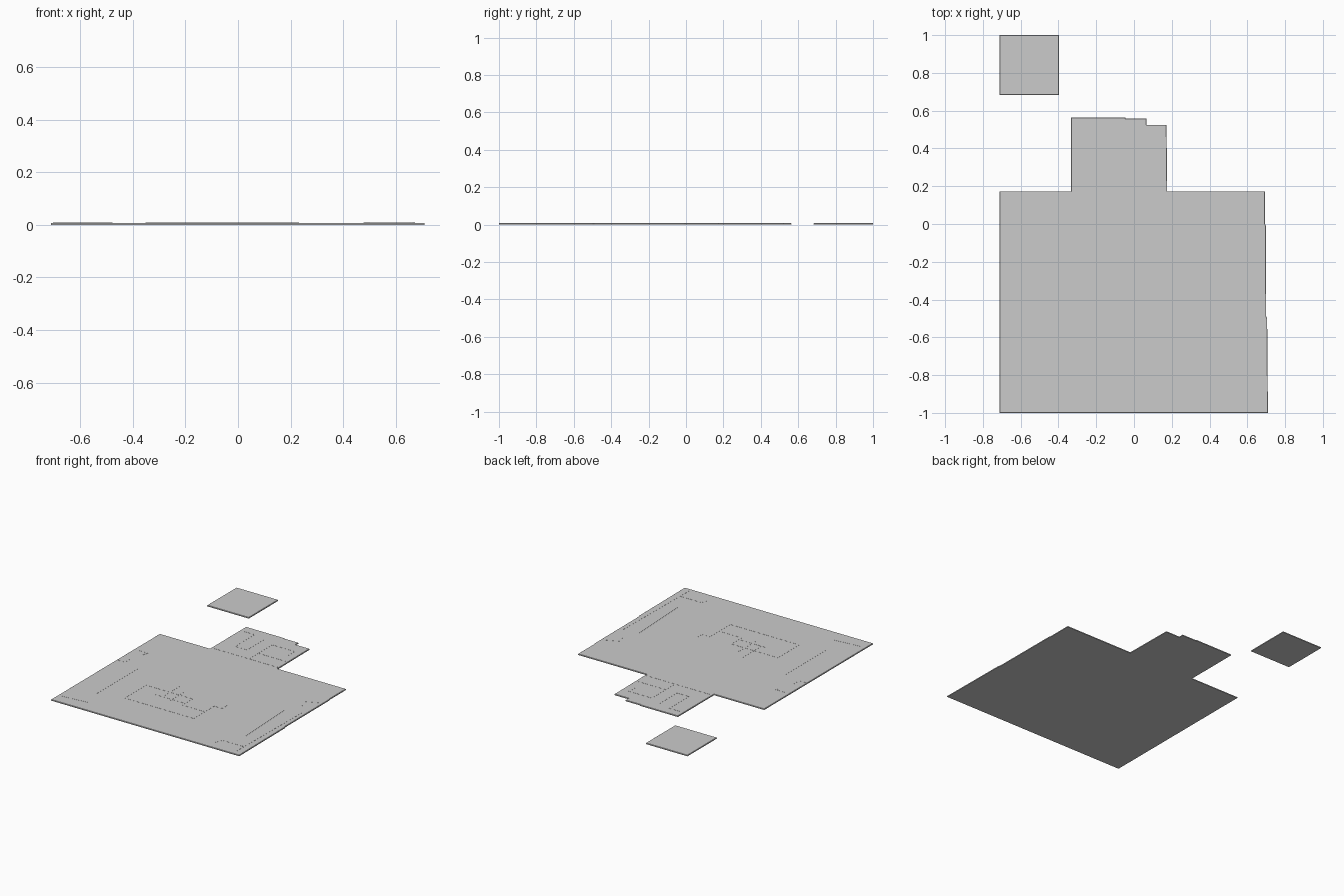
import bpy, bmesh
from mathutils import Vector

if "Cube" in bpy.data.objects:
    bpy.data.objects.remove(bpy.data.objects["Cube"])

SLAB, TOP, LINE = 0.006, 0.0075, 0.0082


def prism(bm, outline, z0, z1):
    """Extrude a flat outline from z0 to z1."""
    low = [bm.verts.new((x, y, z0)) for x, y in outline]
    high = [bm.verts.new((x, y, z1)) for x, y in outline]
    n = len(outline)
    bm.faces.new(low[::-1])
    bm.faces.new(high)
    for i in range(n):
        j = (i + 1) % n
        bm.faces.new((low[i], low[j], high[j], high[i]))


def finish(bm, name):
    bmesh.ops.recalc_face_normals(bm, faces=bm.faces)
    mesh = bpy.data.meshes.new(name)
    bm.to_mesh(mesh)
    bm.free()
    obj = bpy.data.objects.new(name, mesh)
    bpy.context.collection.objects.link(obj)
    return obj


def sloped_slab(name, outline, inset):
    """Slab with straight sides and a shallow sloped rim."""
    bm = bmesh.new()
    prism(bm, outline, 0, SLAB)
    bmesh.ops.recalc_face_normals(bm, faces=bm.faces)
    top = [f for f in bm.faces if f.calc_center_median().z > SLAB * 0.99]
    bmesh.ops.inset_region(bm, faces=top, thickness=inset, use_even_offset=True)
    for v in top[0].verts:
        v.co.z = TOP
    return finish(bm, name)


def ridges(name, paths, width=0.005):
    """Thin raised lines following flat paths."""
    bm = bmesh.new()
    for path in paths:
        for a, b in zip(path, path[1:]):
            a, b = Vector(a), Vector(b)
            d = (b - a).normalized() * width / 2
            n = Vector((-d.y, d.x))
            prism(bm, [a - d - n, b + d - n, b + d + n, a - d + n], TOP - 0.001, LINE)
    return finish(bm, name)


# Main ground plate with its stepped rear extension
sloped_slab("ground_plate", [
    (-0.711, -1), (0.709, -1), (0.705, -0.5), (0.700, -0.49), (0.698, -0.01),
    (0.694, 0), (0.694, 0.173), (0.176, 0.173), (0.172, 0.525), (0.065, 0.525),
    (0.065, 0.558), (-0.045, 0.558), (-0.045, 0.563), (-0.333, 0.563),
    (-0.333, 0.173), (-0.711, 0.173)], 0.002)

# Separate square plate
sloped_slab("small_plate", [(-0.711, 0.683), (-0.397, 0.683), (-0.397, 1), (-0.711, 1)], 0.002)

# Central room outlines
ridges("central_lines", [
    [(0, -0.49), (-0.35, -0.49), (-0.35, -0.72), (0.17, -0.72), (0.17, -0.6), (0, -0.6), (0, -0.49)],
    [(-0.17, -0.57), (-0.17, -0.37)],
    [(-0.22, -0.57), (0, -0.57)],
    [(-0.1, -0.6), (-0.1, -0.43)],
    [(0.17, -0.6), (0.17, -0.5), (0.23, -0.5), (0.23, -0.44)],
])

# Outer lines near the borders
ridges("border_lines", [
    [(-0.53, -0.76), (-0.53, -0.32)],
    [(-0.70, -0.29), (-0.65, -0.29), (-0.65, -0.23), (-0.61, -0.1), (-0.68, -0.1)],
    [(-0.68, -0.92), (-0.48, -0.9)],
    [(0.58, -0.74), (0.56, -0.3)],
    [(0.48, -0.93), (0.5, -0.88), (0.65, -0.88)],
    [(0.66, -0.97), (0.67, -0.28), (0.62, -0.2), (0.58, -0.13), (0.67, -0.09)],
])

# Room outlines on the rear extension
ridges("extension_lines", [
    [(-0.32, 0.19), (0.165, 0.19)],
    [(-0.32, 0.5), (-0.225, 0.5), (-0.225, 0.29), (-0.135, 0.29), (-0.135, 0.48)],
    [(-0.05, 0.19), (-0.05, 0.44), (0.12, 0.44), (0.12, 0.36)],
    [(-0.05, 0.29), (0.16, 0.29)],
])
